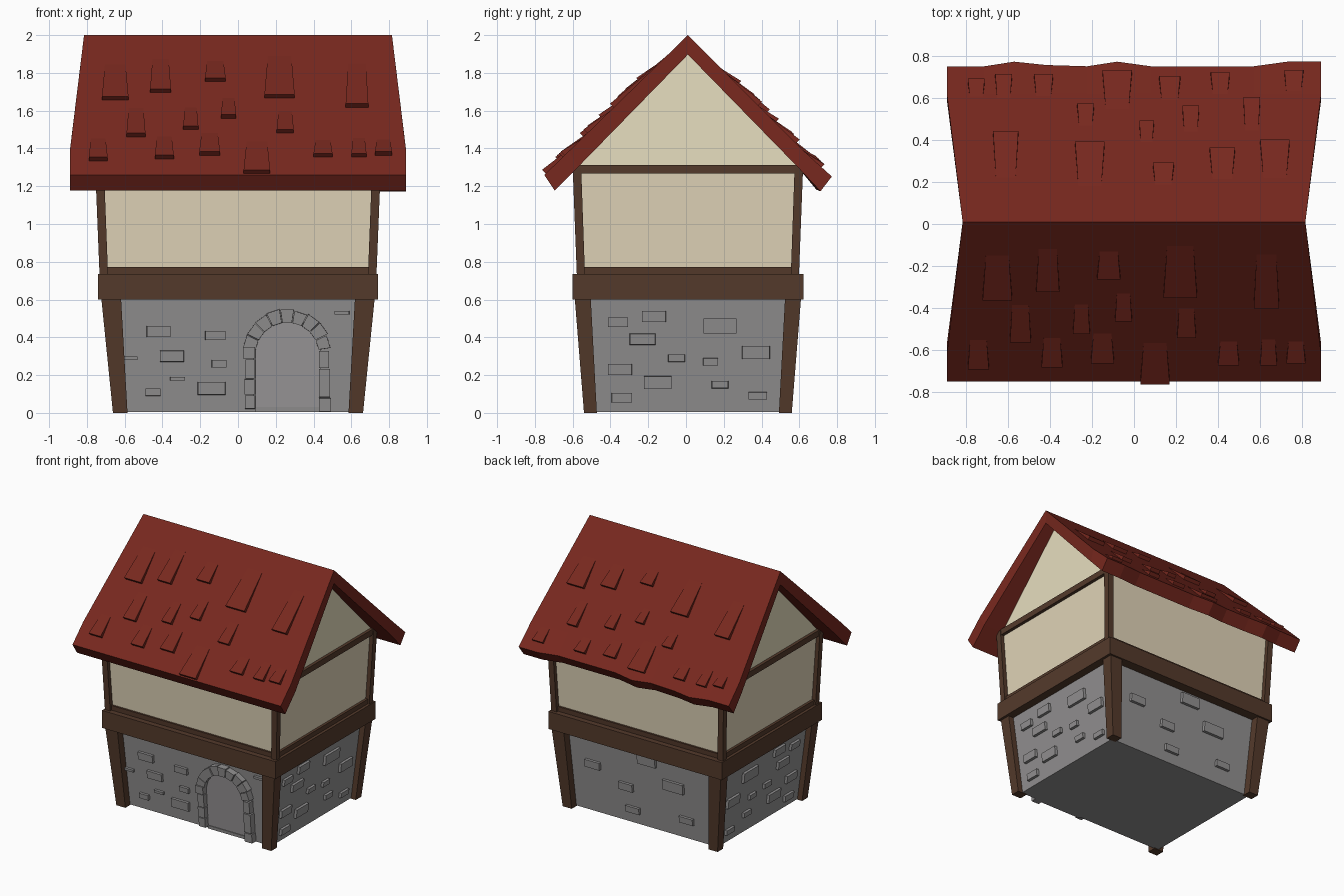
import bpy, bmesh, math, random
from mathutils import Vector

random.seed(4)
default = bpy.data.objects.get("Cube")
if default:
    bpy.data.objects.remove(default, do_unlink=True)


def material(name, colour):
    mat = bpy.data.materials.new(name)
    mat.use_nodes = True
    mat.diffuse_color = (*colour, 1)
    mat.node_tree.nodes["Principled BSDF"].inputs["Base Color"].default_value = (*colour, 1)
    return mat


STONE = material("grey stone", (0.285, 0.278, 0.28))
DOOR = material("pale door stone", (0.32, 0.31, 0.315))
TIMBER = material("dark brown timber", (0.088, 0.042, 0.024))
PLASTER = material("cream plaster", (0.75, 0.66, 0.48))
GABLE = material("pale gable plaster", (0.81, 0.745, 0.53))
TILE = material("red roof tile", (0.185, 0.021, 0.013))
MID = 0.01  # ridge line and body centre


def finish(name, bm, mat):
    """Turn a bmesh into a flat shaded object."""
    bmesh.ops.recalc_face_normals(bm, faces=bm.faces[:])
    mesh = bpy.data.meshes.new(name)
    bm.to_mesh(mesh)
    bm.free()
    mesh.materials.append(mat)
    obj = bpy.data.objects.new(name, mesh)
    bpy.context.collection.objects.link(obj)
    return obj


def loft(bm, ring_a, ring_b):
    """Closed solid between two rings of equal length."""
    a = [bm.verts.new(p) for p in ring_a]
    b = [bm.verts.new(p) for p in ring_b]
    count = len(a)
    bm.faces.new(a[::-1])
    bm.faces.new(b)
    for i in range(count):
        j = (i + 1) % count
        bm.faces.new((a[i], a[j], b[j], b[i]))


def rect(x0, x1, y0, y1, z):
    return [(x0, MID + y0, z), (x1, MID + y0, z), (x1, MID + y1, z), (x0, MID + y1, z)]


def flared_box(name, low, high, z0, z1, mat):
    """Centred box whose half sizes change from low to high."""
    bm = bmesh.new()
    loft(bm, rect(-low[0], low[0], -low[1], low[1], z0),
         rect(-high[0], high[0], -high[1], high[1], z1))
    return finish(name, bm, mat)


def corner_posts(storey, low, high, z0, z1):
    """Four leaning posts; low and high are x outer, x inner, y outer, y inner."""
    for side, sx in (("left", 1), ("right", -1)):
        for end, sy in (("front", -1), ("back", 1)):
            rings = [rect(sx * r[1], sx * r[0], sy * r[3], sy * r[2], z)
                     for r, z in ((low, z0), (high, z1))]
            bm = bmesh.new()
            loft(bm, *rings)
            finish(f"{storey}_post_{end}_{side}", bm, TIMBER)


# Ground storey
STOREY = 0.62
WALL_LOW, WALL_HIGH = (0.622, 0.492), (0.682, 0.54)
flared_box("ground_wall", WALL_LOW, WALL_HIGH, 0.005, STOREY, STONE)
corner_posts("ground", (0.662, 0.585, 0.55, 0.482), (0.725, 0.62, 0.6, 0.515), 0, STOREY)

# Upper storey with gable
flared_box("floor_beam", (0.742, 0.612), (0.742, 0.612), 0.6, 0.735, TIMBER)
flared_box("upper_sill", (0.72, 0.57), (0.722, 0.572), 0.73, 0.772, TIMBER)
flared_box("upper_wall", (0.7, 0.555), (0.727, 0.583), 0.73, 1.29, PLASTER)
corner_posts("upper", (0.733, 0.688, 0.588, 0.545), (0.756, 0.71, 0.61, 0.565), 0.73, 1.3)
bm = bmesh.new()
loft(bm, *[[(x, MID - 0.62, 1.27), (x, MID + 0.62, 1.27), (x, MID, 1.92)]
           for x in (-0.727, 0.727)])
finish("gable_wall", bm, GABLE)
for side, sx in (("left", 1), ("right", -1)):
    bm = bmesh.new()
    loft(bm, rect(sx * 0.7, sx * 0.75, -0.6, 0.6, 1.268),
         rect(sx * 0.7, sx * 0.75, -0.6, 0.6, 1.313))
    finish(f"gable_beam_{side}", bm, TIMBER)


# Roof: one cross-section repeated along the ridge, with a wavy back eave
def roof_ring(x, wave):
    near, far = 0.815 * x, 0.89 * x
    return [(far, -0.75, 1.26), (far, -0.62, 1.386), (near, MID, 2), (far, 0.62, 1.39),
            (far, 0.75 + wave, 1.26 - wave * 0.4), (far, 0.69 + wave, 1.182 - wave * 0.4),
            (far, 0.59, 1.303), (near, MID, 1.897), (far, -0.57, 1.303), (far, -0.695, 1.177)]


WAVES = [(-1, 0), (-0.8, 0), (-0.64, 0.022), (-0.47, 0.006), (-0.25, 0), (-0.09, 0.022),
         (0.09, 0), (0.64, 0), (0.82, 0.022), (1, 0.022)]
bm = bmesh.new()
rings = [[bm.verts.new(p) for p in roof_ring(x, w)] for x, w in WAVES]
for a, b in zip(rings, rings[1:]):
    for i in range(len(a)):
        j = (i + 1) % len(a)
        bm.faces.new((a[i], a[j], b[j], b[i]))
for ring in (rings[0], rings[-1]):
    for i in range(4):
        bm.faces.new((ring[i], ring[i + 1], ring[8 - i], ring[9 - i]))
finish("roof", bm, TILE)


# Raised tiles: centre x, width, upper and lower distance outwards, in hundredths
FRONT_TILES = [
    (-65, 14, 13, 36), (-41, 11, 10, 32), (-12, 11, 12, 26), (22, 16, 8, 35),
    (63, 12, 12, 40), (-54, 10, 37, 56), (-25, 8, 37, 52), (-5, 8, 32, 46),
    (25, 9, 39, 54), (-74, 10, 54, 69), (-39, 10, 53, 68), (-15, 11, 51, 66),
    (10, 14, 55, 76), (45, 10, 55, 67), (64, 8, 54, 67), (77, 9, 55, 66)]
BACK_TILES = [
    (-75, 8, 60, 69), (-62, 8, 59, 71), (-43, 9, 60, 71), (-8, 14, 53, 73),
    (17, 10, 58, 70), (41, 9, 61, 72), (76, 9, 62, 73), (-23, 8, 46, 57),
    (6, 7, 38, 49), (27, 8, 43, 56), (56, 8, 43, 60), (-61, 12, 20, 44),
    (-21, 14, 16, 39), (14, 10, 18, 29), (42, 12, 20, 36), (67, 14, 20, 40)]


def roof_tiles(name, layout, sy, slope):
    bm = bmesh.new()
    for values in layout:
        x, w, top, low = [v / 100 for v in values]
        rings = []
        for y, half, lift in ((top, w * 0.38, -0.003), (low - 0.017, w * 0.5, 0.028)):
            z = 2 - (y - sy * MID) * slope
            under, over = -0.014, lift * 0.707
            rings.append([(x - half, sy * (y + under), z + under),
                          (x + half, sy * (y + under), z + under),
                          (x + half, sy * (y + over), z + over),
                          (x - half, sy * (y + over), z + over)])
        loft(bm, *rings)
    finish(name, bm, TILE)


roof_tiles("roof_tiles_front", FRONT_TILES, -1, 0.974)
roof_tiles("roof_tiles_back", BACK_TILES, 1, 1.0)


# Points on the leaning ground walls: u along the wall, z up, d outwards
def on_wall(side, u, z, d):
    t = z / STOREY
    x = WALL_LOW[0] + (WALL_HIGH[0] - WALL_LOW[0]) * t + d
    y = WALL_LOW[1] + (WALL_HIGH[1] - WALL_LOW[1]) * t + d
    return {"front": (u, MID - y, z), "back": (u, MID + y, z),
            "left": (x, u, z), "right": (-x, u, z)}[side]


def wall_block(bm, side, outline, depth, inset=0.0):
    """Extrude an outline of (u, z) points out of a wall, slightly chamfered."""
    middle = sum((Vector(p) for p in outline), Vector((0, 0))) / len(outline)
    face = [Vector(p).lerp(middle, inset) for p in outline]
    loft(bm, [on_wall(side, *p, -0.02) for p in outline],
         [on_wall(side, *p, depth) for p in face])


def box_outline(u, z, w, h):
    return [(u - w / 2, z - h / 2), (u + w / 2, z - h / 2),
            (u + w / 2, z + h / 2), (u - w / 2, z + h / 2)]


# Wall stones: centre along wall, centre height, width, height, in hundredths
FRONT_STONES = [(-42, 43, 13, 6), (-12, 41, 11, 5), (-35, 30, 13, 6), (-10, 26, 8, 4),
                (-14, 13, 15, 7), (-45, 11, 8, 4), (-32, 18, 8, 2), (-57, 29, 8, 2),
                (55, 53, 8, 2)]
BACK_STONES = [(42, 38, 13, 6), (-5, 54, 16, 8), (14, 28, 12, 6), (-27, 39, 18, 8),
               (9, 11, 12, 5), (-37, 15, 12, 5)]
SIDE_STONES = [(-36, 48, 11, 5), (-17, 51, 13, 6), (18, 46, 18, 8), (-23, 39, 14, 6),
               (37, 32, 15, 7), (-5, 29, 9, 4), (13, 27, 8, 4), (-35, 23, 13, 6),
               (-15, 16, 15, 7), (18, 15, 9, 4), (-34, 8, 11, 5), (38, 9, 10, 4)]
for side, layout in (("front", FRONT_STONES), ("back", BACK_STONES),
                     ("left", SIDE_STONES), ("right", SIDE_STONES)):
    bm = bmesh.new()
    for stone in layout:
        wall_block(bm, side, box_outline(*[v / 100 for v in stone]), 0.02, 0.04)
    finish(f"wall_stones_{side}", bm, STONE)

# Doorway: flat arched panel, sill, jamb stones and arch stones
DOOR_X, SPRING, INNER, OUTER = 0.26, 0.31, 0.168, 0.237


def arc_point(radius, angle):
    return (DOOR_X + radius * math.cos(angle), SPRING + radius * math.sin(angle))


bm = bmesh.new()
panel = [(DOOR_X - 0.18, 0.03), (DOOR_X + 0.18, 0.03)]
panel += [arc_point(0.18, math.pi * i / 12) for i in range(13)]
wall_block(bm, "front", panel, 0.009)
finish("door_panel", bm, DOOR)

bm = bmesh.new()
wall_block(bm, "front", box_outline(DOOR_X, 0.018, 0.34, 0.025), 0.014)
finish("door_sill", bm, STONE)

bm = bmesh.new()
for sx, joints in ((-1, (0.02, 0.095, 0.18, 0.285, 0.35)), (1, (0.005, 0.08, 0.235, 0.33))):
    for low, high in zip(joints, joints[1:]):
        width = random.uniform(0.052, 0.068)
        wall_block(bm, "front", box_outline(DOOR_X + sx * (INNER + width / 2), (low + high) / 2,
                                            width, high - low - 0.003),
                   random.uniform(0.045, 0.056), 0.03)
finish("door_jamb_stones", bm, STONE)

bm = bmesh.new()
start, count = 0.14, 9
step = (math.pi - 2 * start) / count
for i in range(count):
    a, b = start + i * step + 0.006, start + (i + 1) * step - 0.006
    reach = OUTER + random.uniform(-0.008, 0.008)
    wall_block(bm, "front", [arc_point(INNER, a), arc_point(reach, a),
                             arc_point(reach, b), arc_point(INNER, b)],
               random.uniform(0.043, 0.054), 0.03)
finish("door_arch_stones", bm, STONE)
